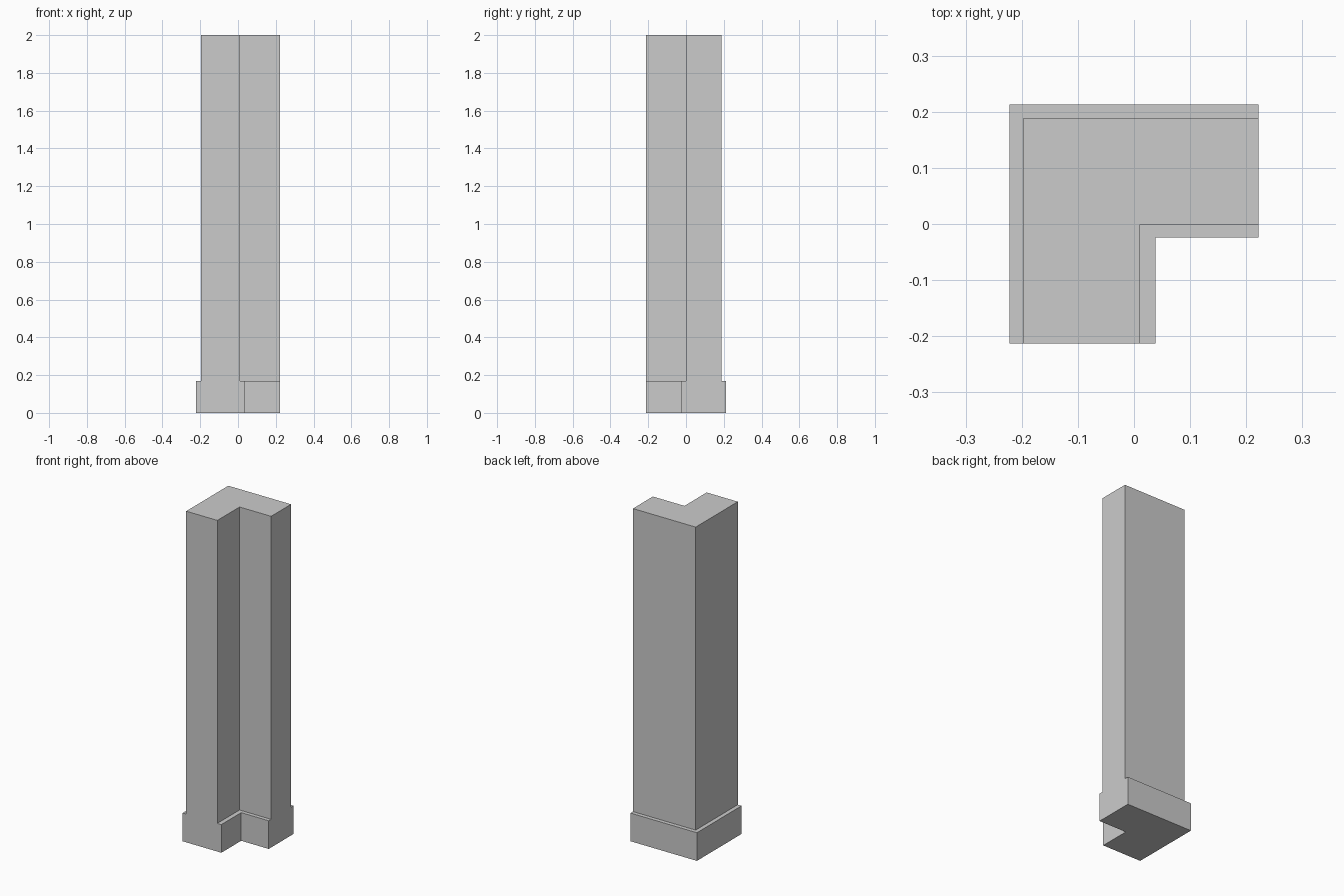
import bpy, bmesh
from math import radians

if "Cube" in bpy.data.objects:
    bpy.data.objects.remove(bpy.data.objects["Cube"])

END_X, END_Y = 0.222, -0.213
BASE_H, TOP = 0.17, 2.0

# Wall cross-section with skirting, placed at the mitred corner (x, y, z)
outer_base, outer_wall = (-0.222, 0.213), (-0.197, 0.189)
inner_wall, inner_base = (0.011, -0.001), (0.038, -0.024)
section = [
    (*outer_base, 0), (*outer_base, BASE_H),
    (*outer_wall, BASE_H), (*outer_wall, TOP),
    (*inner_wall, TOP), (*inner_wall, BASE_H),
    (*inner_base, BASE_H), (*inner_base, 0),
]

# Sweep the section along both legs of the L
bm = bmesh.new()
front = [bm.verts.new((x, END_Y, z)) for x, y, z in section]
corner = [bm.verts.new(p) for p in section]
side = [bm.verts.new((END_X, y, z)) for x, y, z in section]
for a, b in ((front, corner), (corner, side)):
    for i in range(len(section)):
        j = (i + 1) % len(section)
        bm.faces.new((a[i], a[j], b[j], b[i]))

# Flat end caps
bm.faces.new(front)
bm.faces.new(side)

# Merge the coplanar mitre faces and orient outward
bmesh.ops.dissolve_limit(bm, angle_limit=radians(1), verts=bm.verts[:], edges=bm.edges[:])
bmesh.ops.recalc_face_normals(bm, faces=bm.faces[:])

mesh = bpy.data.meshes.new("corner_wall")
bm.to_mesh(mesh)
bm.free()
bpy.context.collection.objects.link(bpy.data.objects.new("corner_wall", mesh))
